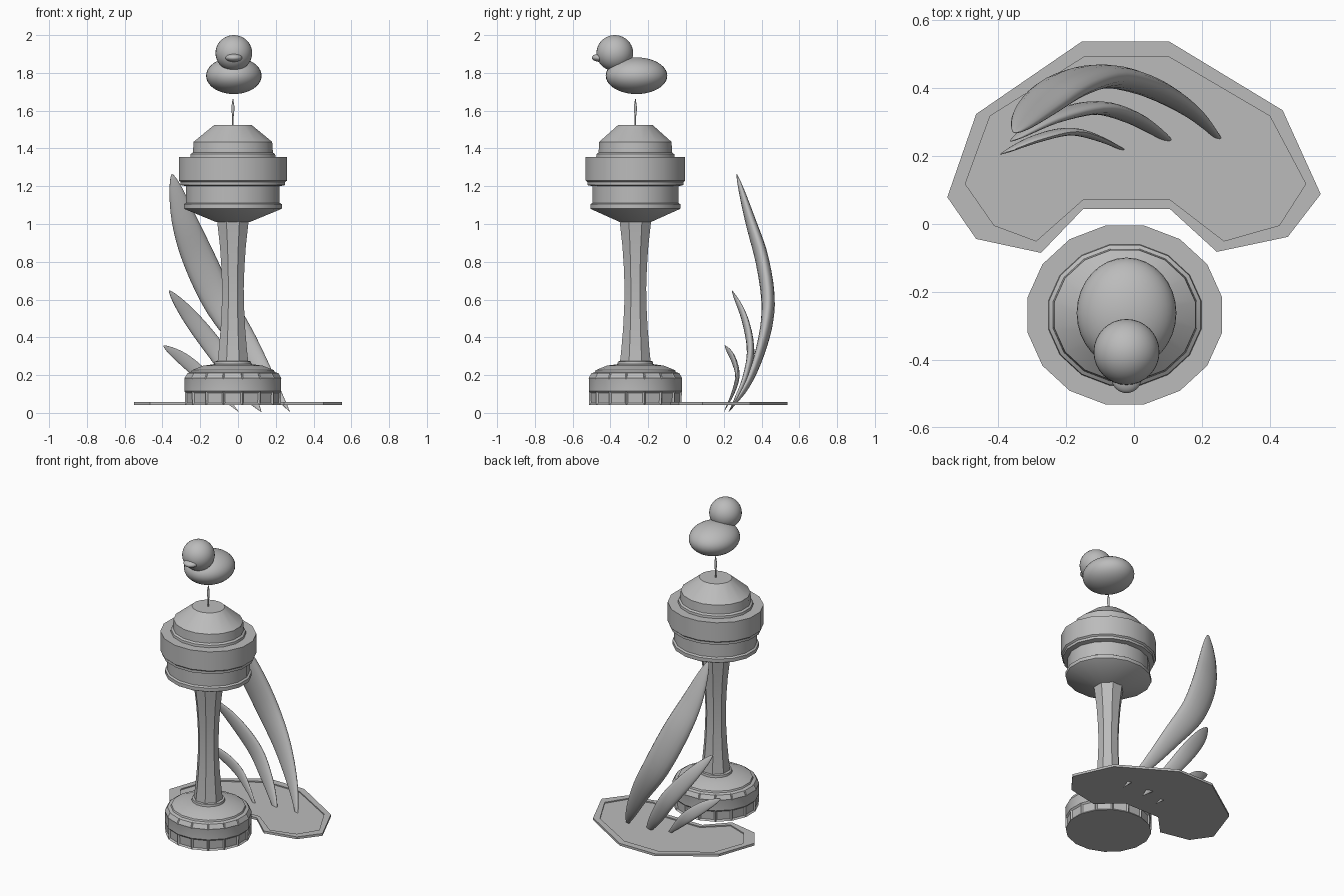
import bpy, bmesh, math
from mathutils import Vector

if "Cube" in bpy.data.objects:
    bpy.data.objects.remove(bpy.data.objects["Cube"])

grey = bpy.data.materials.new("stone_grey")
grey.diffuse_color = (0.5, 0.5, 0.5, 1)
grey.use_nodes = True
grey.node_tree.nodes["Principled BSDF"].inputs["Base Color"].default_value = grey.diffuse_color

CX, CY = -0.027, -0.268  # tower axis


def finish(name, bm, angle=30):
    bmesh.ops.recalc_face_normals(bm, faces=bm.faces)
    me = bpy.data.meshes.new(name)
    bm.to_mesh(me)
    bm.free()
    me.materials.append(grey)
    ob = bpy.data.objects.new(name, me)
    bpy.context.collection.objects.link(ob)
    bpy.ops.object.select_all(action='DESELECT')
    ob.select_set(True)
    bpy.context.view_layer.objects.active = ob
    bpy.ops.object.shade_smooth_by_angle(angle=math.radians(angle))
    return ob


def skin(bm, rings):
    """Bridge closed loops of points and cap both ends."""
    vs = [[bm.verts.new(p) for p in r] for r in rings]
    n = len(vs[0])
    rows = []
    for a, b in zip(vs, vs[1:]):
        rows.append([bm.faces.new((a[i], a[(i + 1) % n], b[(i + 1) % n], b[i])) for i in range(n)])
    bm.faces.new(vs[0][::-1])
    bm.faces.new(vs[-1])
    return rows


def lathe(bm, profile, sides, ys=1.0):
    """Turn (radius, z) points around the tower axis; flat side to the front."""
    rings = []
    for r, z in profile:
        ang = [2 * math.pi * (i + 0.5) / sides for i in range(sides)]
        rings.append([(CX + r * math.cos(a), CY + r * ys * math.sin(a), z) for a in ang])
    return skin(bm, rings)


# Tower base with recessed windows around the foot and notches in the bevel
bm = bmesh.new()
rows = lathe(bm, [(.258, .042), (.26, .115), (.26, .178), (.24, .212), (.226, .216),
                  (.222, .226), (.16, .25), (.1, .258), (.098, .272), (.085, .275)], 16, .965)
bm.normal_update()
bmesh.ops.recalc_face_normals(bm, faces=bm.faces)
bmesh.ops.inset_individual(bm, faces=rows[0], thickness=.014, depth=-.008)
bmesh.ops.inset_individual(bm, faces=rows[2], thickness=.006, depth=.004)
finish("tower_base", bm)

# Waisted shaft
bm = bmesh.new()
lathe(bm, [(.088, .27), (.08, .34), (.07, .45), (.064, .56), (.062, .66),
           (.066, .77), (.074, .88), (.086, .98), (.092, 1.03)], 8)
finish("tower_shaft", bm)

# Observation head: cone, lower drum, wide upper drum, stepped roof
bm = bmesh.new()
lathe(bm, [(.09, 1.01), (.258, 1.078), (.264, 1.082), (.264, 1.105), (.252, 1.112),
           (.252, 1.2), (.282, 1.206), (.282, 1.222), (.292, 1.23), (.292, 1.355),
           (.23, 1.355), (.228, 1.37), (.216, 1.378), (.212, 1.435), (.1, 1.525)], 16, .92)
finish("tower_head", bm)

# Spire
bm = bmesh.new()
lathe(bm, [(.004, 1.52), (.004, 1.565), (.008, 1.6), (.008, 1.625), (.002, 1.662)], 8)
finish("spire", bm, 60)


# Bird hovering over the spire
def ellipsoid(name, loc, size):
    bm = bmesh.new()
    bmesh.ops.create_uvsphere(bm, u_segments=32, v_segments=20, radius=1)
    for v in bm.verts:
        v.co = Vector([c * s + l for c, s, l in zip(v.co, size, loc)])
    finish(name, bm, 60)


ellipsoid("bird_body", (-.022, -.262, 1.785), (.147, .163, .097))
ellipsoid("bird_head", (-.022, -.377, 1.905), (.097, .097, .095))
ellipsoid("bird_beak", (-.022, -.452, 1.88), (.045, .046, .022))

# Ground plate with a raised rim
outer = [(-.153, .538), (.103, .538), (.438, .335), (.55, .088), (.453, -.038), (.244, -.082),
         (.106, .044), (-.15, .044), (-.274, -.085), (-.465, -.044), (-.55, .079), (-.465, .324)]
inner = [(-.144, .494), (.1, .494), (.4, .318), (.506, .118), (.428, -.004), (.265, -.05),
         (.106, .072), (-.15, .072), (-.288, -.05), (-.412, -.004), (-.497, .118), (-.424, .318)]
bm = bmesh.new()
skin(bm, [[(x, y, z) for x, y in loop] for loop, z in
          ((outer, .042), (outer, .057), (inner, .057), (inner, .05))])
finish("ground_plate", bm, 10)


# Curved leaves
def spline(pts, t):
    """Catmull-Rom position at t in 0..1."""
    p = [2 * pts[0] - pts[1]] + pts + [2 * pts[-1] - pts[-2]]
    f = t * (len(pts) - 1)
    i = min(int(f), len(pts) - 2)
    u = f - i
    a, b, c, d = p[i:i + 4]
    return .5 * (2 * b + (c - a) * u + (2 * a - 5 * b + 4 * c - d) * u * u
                 + (3 * b - a - 3 * c + d) * u ** 3)


def leaf(name, pts, width, thick, steps=36, sides=16):
    pts = [Vector(p) for p in pts]
    rings = []
    for k in range(steps + 1):
        s = .5 - .5 * math.cos(math.pi * (.02 + .96 * k / steps))
        c = spline(pts, s)
        t = (spline(pts, min(s + .01, 1)) - spline(pts, max(s - .01, 0))).normalized()
        n = Vector((0, 1, 0))
        n = (n - t * n.dot(t)).normalized()
        b = t.cross(n)
        w = math.sin(math.pi * s ** 1.4) ** .65
        rings.append([c + b * (width * w * math.cos(a)) + n * (thick * w * math.sin(a))
                      for a in (2 * math.pi * i / sides for i in range(sides))])
    bm = bmesh.new()
    skin(bm, rings)
    finish(name, bm, 60)


leaf("leaf_large", [(.275, .225, .004), (.17, .33, .16), (.04, .405, .37), (-.09, .435, .57),
                    (-.2, .405, .8), (-.285, .34, 1.02), (-.35, .268, 1.265)], .088, .037)
leaf("leaf_medium", [(.125, .225, .004), (.075, .265, .07), (-.01, .315, .18), (-.115, .342, .33),
                     (-.247, .31, .5), (-.365, .243, .648)], .052, .02)
leaf("leaf_small", [(.005, .2, .004), (-.1, .25, .11), (-.19, .272, .2), (-.29, .25, .285),
                    (-.395, .205, .356)], .036, .012)
